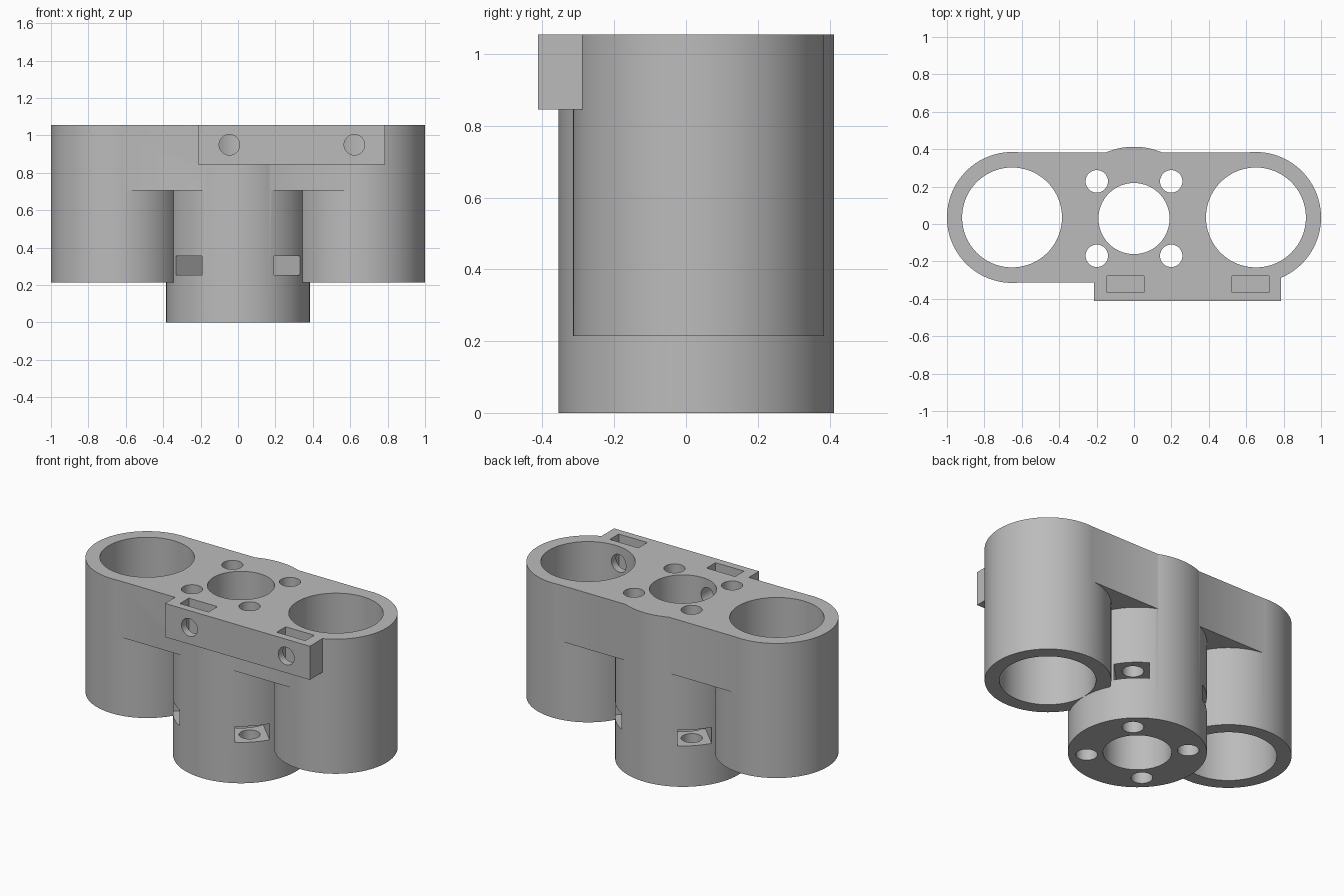
import bpy
import math
from mathutils import Matrix

default = bpy.data.objects.get("Cube")
if default:
    bpy.data.objects.remove(default, do_unlink=True)

TOP = 1.055
TUBE_X, TUBE_Y = 0.65, 0.035
HUB_Y = 0.029
SCREW = 0.199      # screw offset from the hub axis, in x and y
NUT = 0.197        # nut pocket width

grey = bpy.data.materials.new("plain grey")
grey.use_nodes = True
COLOUR = (0.5, 0.5, 0.5, 1)
grey.diffuse_color = COLOUR
grey.node_tree.nodes["Principled BSDF"].inputs["Base Color"].default_value = COLOUR


def cylinder(name, x, y, r, z0, z1, sides=128):
    bpy.ops.mesh.primitive_cylinder_add(
        vertices=sides, radius=r, depth=z1 - z0, location=(x, y, (z0 + z1) / 2))
    ob = bpy.context.object
    ob.name = name
    return ob


def box(name, x0, x1, y0, y1, z0, z1):
    bpy.ops.mesh.primitive_cube_add(size=1)
    ob = bpy.context.object
    ob.name = name
    ob.data.transform(Matrix.Translation(((x0 + x1) / 2, (y0 + y1) / 2, (z0 + z1) / 2))
                      @ Matrix.Diagonal((x1 - x0, y1 - y0, z1 - z0, 1)))
    return ob


def combine(target, tool, operation):
    """Apply one boolean and remove its tool."""
    mod = target.modifiers.new(operation, "BOOLEAN")
    mod.operation = operation
    mod.solver = "EXACT"
    mod.object = tool
    bpy.context.view_layer.objects.active = target
    bpy.ops.object.modifier_apply(modifier=mod.name)
    bpy.data.objects.remove(tool, do_unlink=True)


# Solid body: web, hub, two tubes, clamp block
body = box("triple_tube_holder", -TUBE_X, TUBE_X, TUBE_Y - 0.348, TUBE_Y + 0.348, 0.705, TOP)
solids = [cylinder("tube", s * TUBE_X, TUBE_Y, 0.35, 0.215, TOP) for s in (-1, 1)]
solids.append(cylinder("hub", 0, HUB_Y, 0.384, 0, TOP))
solids.append(box("clamp_block", -0.215, 0.785, -0.413, -0.25, 0.845, TOP))
for solid in solids:
    combine(body, solid, "UNION")

# Vertical bores
cutters = [cylinder("tube_bore", s * 0.652, TUBE_Y, 0.267, -0.1, 1.2) for s in (-1, 1)]
cutters.append(cylinder("hub_bore", 0, HUB_Y, 0.19, -0.1, 1.2))

# Screw holes and radial nut pockets around the hub
for sx in (-1, 1):
    for sy in (-1, 1):
        cutters.append(cylinder("screw_hole", sx * SCREW, HUB_Y + sy * SCREW, 0.06, -0.1, 1.2, 48))
        pocket = box("nut_pocket", 0.172, 0.45, -NUT / 2, NUT / 2, 0.255, 0.355)
        pocket.data.transform(Matrix.Translation((0, HUB_Y, 0))
                              @ Matrix.Rotation(math.atan2(sy, sx), 4, "Z"))
        cutters.append(pocket)

# Set screw holes and nut slots in the clamp block
for x in (-0.046, 0.622):
    cutters.append(box("nut_slot", x - NUT / 2, x + NUT / 2, -0.366, -0.278, 0.845, 1.2))
    hole = cylinder("set_screw_hole", 0, 0, 0.055, 0, 0.5, 48)
    hole.rotation_euler.x = math.pi / 2
    hole.location = (x, -0.25, 0.95)
    cutters.append(hole)

for cutter in cutters:
    cutter.hide_render = True
bpy.context.view_layer.update()
for cutter in cutters:
    combine(body, cutter, "DIFFERENCE")

# Finish
body.data.materials.clear()
body.data.materials.append(grey)
for poly in body.data.polygons:
    poly.material_index = 0
bpy.ops.object.select_all(action="DESELECT")
body.select_set(True)
bpy.context.view_layer.objects.active = body
bpy.ops.object.shade_smooth_by_angle(angle=math.radians(30))
